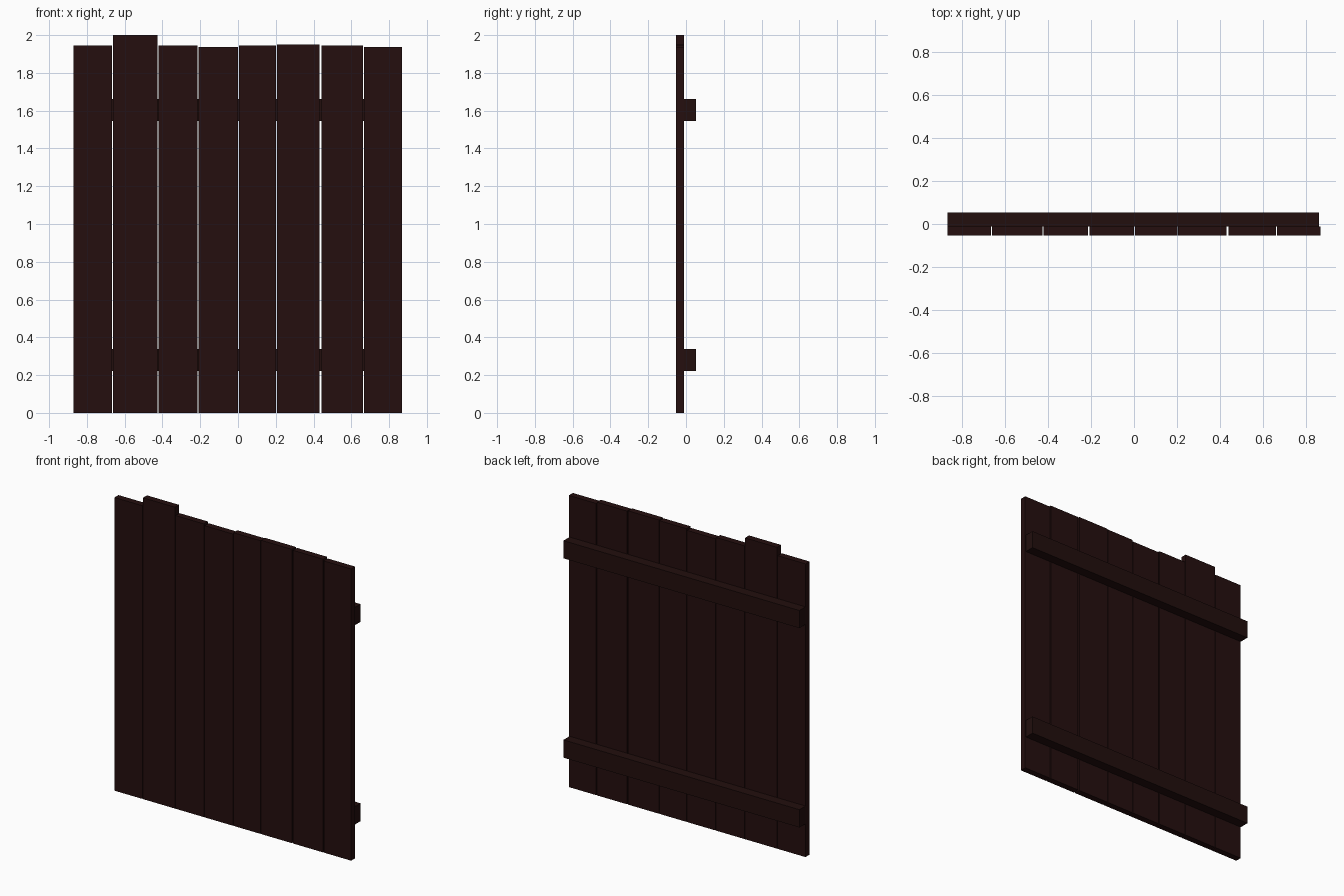
import bpy

if "Cube" in bpy.data.objects:
    bpy.data.objects.remove(bpy.data.objects["Cube"])


def material(name, rgb):
    m = bpy.data.materials.new(name)
    m.diffuse_color = (*rgb, 1.0)
    m.use_nodes = True
    m.node_tree.nodes["Principled BSDF"].inputs["Base Color"].default_value = m.diffuse_color
    return m


plank_wood = material("dark plank wood", (0.018, 0.0045, 0.0045))
rail_wood = material("dark rail wood", (0.016, 0.0045, 0.004))


def box(name, x, y, z, mat):
    """Box from (min, max) ranges along each axis."""
    bpy.ops.mesh.primitive_cube_add(size=1)
    ob = bpy.context.object
    ob.name = name
    ob.location = [(r[0] + r[1]) / 2 for r in (x, y, z)]
    ob.scale = [r[1] - r[0] for r in (x, y, z)]
    bpy.ops.object.transform_apply(location=True, rotation=False, scale=True)
    ob.data.materials.append(mat)
    return ob


# Upright planks: left edge, right edge, height
planks = [
    (-0.870, -0.666, 1.946), (-0.661, -0.426, 2.000),
    (-0.421, -0.214, 1.946), (-0.208, -0.001, 1.936),
    (0.004, 0.202, 1.946), (0.206, 0.432, 1.950),
    (0.441, 0.662, 1.946), (0.667, 0.868, 1.936),
]
for i, (x0, x1, h) in enumerate(planks, 1):
    box(f"plank_{i}", (x0, x1), (-0.053, -0.011), (0, h), plank_wood)

# Two rails across the back
for name, z in (("lower_rail", (0.221, 0.339)), ("upper_rail", (1.544, 1.661))):
    box(name, (-0.870, 0.863), (-0.011, 0.053), z, rail_wood)
